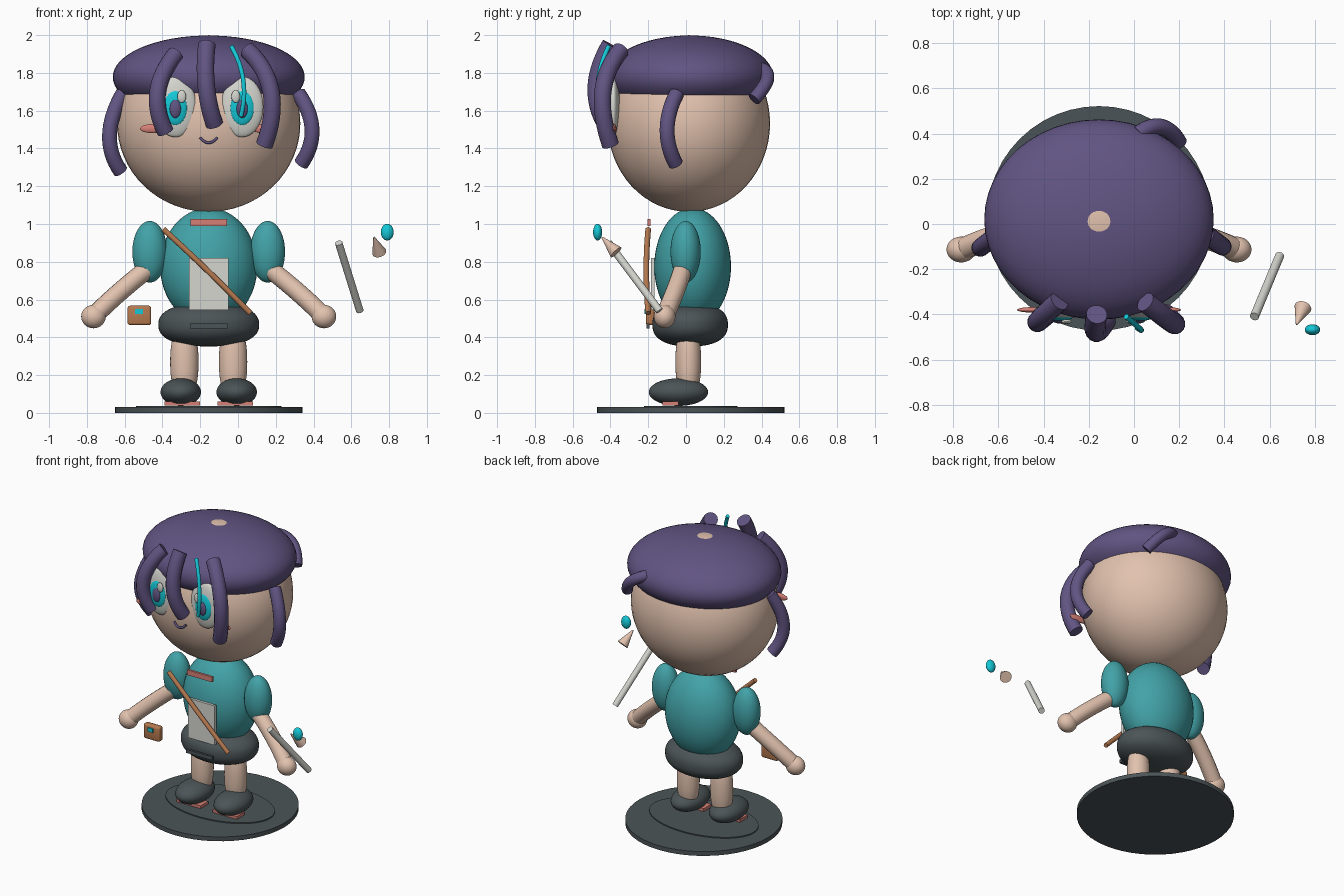
import bpy, bmesh, math
from mathutils import Vector

if "Cube" in bpy.data.objects:
    bpy.data.objects.remove(bpy.data.objects["Cube"])

CX = -0.155  # the figure's own centre line


def material(name, rgb):
    lin = [((c / 255 + 0.055) / 1.055) ** 2.4 for c in rgb]
    m = bpy.data.materials.new(name)
    m.use_nodes = True
    m.diffuse_color = (*lin, 1)
    m.node_tree.nodes["Principled BSDF"].inputs["Base Color"].default_value = (*lin, 1)
    return m


SKIN = material("skin", (226, 194, 174))
PURPLE = material("hair purple", (97, 84, 130))
TEAL = material("shirt teal", (66, 163, 168))
DARK = material("dark slate", (75, 84, 87))
CYAN = material("bright cyan", (20, 200, 215))
PINK = material("soft pink", (215, 128, 118))
WHITE = material("paper white", (214, 214, 208))
BROWN = material("leather brown", (182, 122, 80))


def finish(name, bm, mat):
    bmesh.ops.recalc_face_normals(bm, faces=bm.faces)
    me = bpy.data.meshes.new(name)
    bm.to_mesh(me)
    bm.free()
    me.materials.append(mat)
    ob = bpy.data.objects.new(name, me)
    bpy.context.collection.objects.link(ob)
    bpy.ops.object.select_all(action="DESELECT")
    ob.select_set(True)
    bpy.context.view_layer.objects.active = ob
    bpy.ops.object.shade_smooth_by_angle(angle=math.radians(40))
    return ob


def ball(name, loc, radii, mat, power=2):
    """Ellipsoid; a power above 2 makes it squarer in profile."""
    bm = bmesh.new()
    bmesh.ops.create_uvsphere(bm, u_segments=48, v_segments=32, radius=1)
    for v in bm.verts:
        rho = math.hypot(v.co.x, v.co.y)
        v.co *= (rho ** power + abs(v.co.z) ** power) ** (-1 / power)
        v.co = Vector(loc) + v.co * Vector(radii)
    return finish(name, bm, mat)


def cone(name, a, b, r1, r2, mat, scale_y=1):
    a, b = Vector(a), Vector(b)
    bm = bmesh.new()
    bmesh.ops.create_cone(bm, cap_ends=True, segments=48, radius1=r1, radius2=r2,
                          depth=(b - a).length)
    q = (b - a).to_track_quat("Z", "Y")
    for v in bm.verts:
        v.co = (a + b) / 2 + q @ v.co
        v.co.y = a.y + (v.co.y - a.y) * scale_y
    return finish(name, bm, mat)


def box(name, loc, size, mat, bevel=0.0):
    bm = bmesh.new()
    bmesh.ops.create_cube(bm, size=1)
    for v in bm.verts:
        v.co = Vector(loc) + v.co * Vector(size)
    if bevel:
        bmesh.ops.bevel(bm, geom=bm.edges[:], offset=bevel, segments=3,
                        profile=0.5, affect="EDGES")
    return finish(name, bm, mat)


def tube(name, pts, r, mat, steps=16):
    """Round tube through three points, bent as one smooth arc."""
    p0, p1, p2 = map(Vector, pts)
    ctrl = 2 * p1 - (p0 + p2) / 2
    bm = bmesh.new()
    rings = []
    for i in range(steps + 1):
        t = i / steps
        c = p0 * (1 - t) ** 2 + ctrl * 2 * t * (1 - t) + p2 * t * t
        d = ((ctrl - p0) * (1 - t) + (p2 - ctrl) * t).normalized()
        u = d.cross(Vector((0.2, 1, 0.1))).normalized()
        w = d.cross(u)
        rings.append([bm.verts.new(c + r * (u * math.cos(k * math.tau / 16)
                                            + w * math.sin(k * math.tau / 16)))
                      for k in range(16)])
    for a, b in zip(rings, rings[1:]):
        for k in range(16):
            bm.faces.new((a[k], a[(k + 1) % 16], b[(k + 1) % 16], b[k]))
    bm.faces.new(rings[0])
    bm.faces.new(rings[-1])
    return finish(name, bm, mat)


# Stand
cone("stand", (CX, 0.025, 0), (CX, 0.025, 0.03), 0.497, 0.497, DARK)
cone("stand_inlay", (CX, 0.025, 0.02), (CX, 0.025, 0.037), 0.385, 0.385, DARK, 0.64)

# Head, hair cap and body
ball("head", (CX, 0.015, 1.532), (0.485, 0.43, 0.4675), SKIN)
ball("hair_cap", (CX, 0.02, 1.778), (0.508, 0.443, 0.22), PURPLE)
ball("torso", (CX, 0.035, 0.775), (0.257, 0.203, 0.31), TEAL)
ball("shorts", (CX, 0.022, 0.467), (0.267, 0.2, 0.115), DARK, 2.4)

# Mirrored pairs: side is -1 for the model's right, +1 for its left
for side, tag in ((-1, "right"), (1, "left")):
    def at(dx, y, z):
        return (CX + side * dx, y, z)

    ball(tag + "_eye_white", at(0.177, -0.385, 1.62), (0.112, 0.035, 0.16), WHITE)
    ball(tag + "_iris", at(0.177, -0.408, 1.615), (0.064, 0.022, 0.093), CYAN)
    ball(tag + "_pupil", at(0.177, -0.422, 1.61), (0.031, 0.018, 0.05), PURPLE)
    ball(tag + "_eye_glint", at(0.143, -0.432, 1.675), (0.023, 0.01, 0.033), WHITE)
    ball(tag + "_blush", at(0.295, -0.38, 1.505), (0.068, 0.012, 0.024), PINK)
    ball(tag + "_sleeve", at(0.312, -0.002, 0.853), (0.092, 0.08, 0.163), TEAL)
    tube(tag + "_arm", (at(0.3, -0.01, 0.78), at(0.46, -0.055, 0.65),
                        at(0.6, -0.11, 0.52)), 0.05, SKIN)
    ball(tag + "_hand", at(0.61, -0.113, 0.51), (0.065, 0.057, 0.062), SKIN)
    ball(tag + "_leg", at(0.129, 0.012, 0.27), (0.075, 0.068, 0.2), SKIN, 2.3)
    ball(tag + "_shoe", at(0.148, -0.04, 0.11), (0.107, 0.157, 0.073), DARK)
    box(tag + "_sole", at(0.14, -0.082, 0.05), (0.187, 0.085, 0.02), PINK)

tube("mouth", ((-0.2, -0.415, 1.457), (CX, -0.425, 1.43), (-0.11, -0.415, 1.457)),
     0.007, PURPLE)

# Hair strands
strands = {
    "right_fringe": ((-0.33, -0.34, 1.9), (-0.425, -0.43, 1.7), (-0.385, -0.4, 1.49), 0.045),
    "middle_fringe": ((-0.165, -0.40, 1.95), (-0.168, -0.475, 1.73), (-0.125, -0.425, 1.53), 0.047),
    "left_fringe": ((0.05, -0.345, 1.92), (0.175, -0.44, 1.7), (0.14, -0.4, 1.42), 0.046),
    "right_side_lock": ((-0.61, -0.05, 1.69), (-0.68, -0.105, 1.47), (-0.622, -0.06, 1.28), 0.04),
    "left_side_lock": ((0.32, -0.05, 1.69), (0.392, -0.1, 1.5), (0.335, -0.055, 1.32), 0.04),
    "back_lock": ((0.02, 0.4, 1.82), (0.12, 0.43, 1.765), (0.2, 0.36, 1.66), 0.036),
}
for name, (a, b, c, r) in strands.items():
    tube(name, (a, b, c), r, PURPLE)
tube("cyan_strand", ((-0.035, -0.41, 1.94), (0.028, -0.465, 1.76), (0.015, -0.46, 1.57)),
     0.012, CYAN)

# Clothing details
box("collar_tab", (CX, -0.195, 1.008), (0.192, 0.016, 0.036), PINK)
box("paper_panel", (CX, -0.175, 0.682), (0.207, 0.018, 0.275), WHITE)
box("belt_plate", (CX, -0.2, 0.46), (0.2, 0.016, 0.024), DARK)
tube("shoulder_strap", ((-0.395, -0.2, 0.972), (-0.163, -0.21, 0.755), (0.065, -0.2, 0.528)),
     0.015, BROWN)
box("side_bag", (-0.522, -0.19, 0.516), (0.125, 0.045, 0.103), BROWN, 0.013)
box("bag_clasp", (-0.525, -0.214, 0.537), (0.042, 0.012, 0.026), CYAN)

# Floating brush: handle, ferrule and tip
cone("brush_handle", (0.645, -0.14, 0.54), (0.533, -0.41, 0.9), 0.02, 0.02, WHITE)
cone("brush_ferrule", (0.748, -0.37, 0.85), (0.72, -0.445, 0.93), 0.038, 0.004, SKIN)
ball("brush_tip", (0.79, -0.468, 0.957), (0.034, 0.024, 0.044), CYAN)
